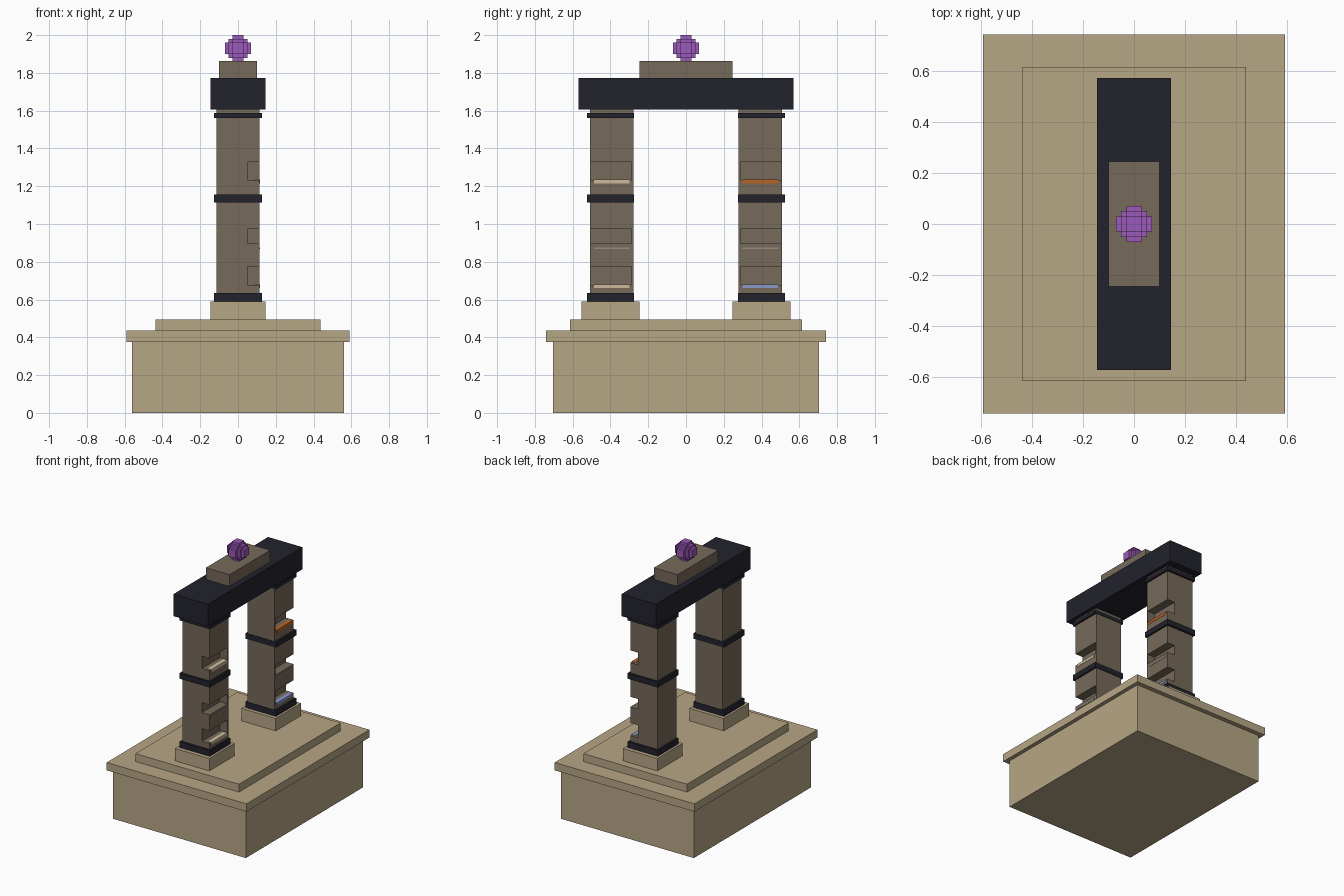
import bpy
import bmesh
from mathutils import Vector

cube = bpy.data.objects.get("Cube")
if cube:
    bpy.data.objects.remove(cube, do_unlink=True)


def material(name, r, g, b):
    m = bpy.data.materials.new(name)
    m.use_nodes = True
    m.diffuse_color = (r, g, b, 1)
    m.node_tree.nodes["Principled BSDF"].inputs["Base Color"].default_value = (r, g, b, 1)
    return m


sand = material("sandstone", 0.47, 0.385, 0.235)
brown = material("brown_stone", 0.18, 0.143, 0.102)
dark = material("dark_metal", 0.016, 0.016, 0.026)
purple = material("purple_crystal", 0.33, 0.1, 0.485)
cream = material("cream_inlay", 0.6, 0.5, 0.33)
grey = material("grey_inlay", 0.3, 0.28, 0.25)
orange = material("orange_inlay", 0.5, 0.13, 0.02)
blue = material("blue_inlay", 0.25, 0.32, 0.6)


def finish(name, bm, mat):
    bmesh.ops.recalc_face_normals(bm, faces=bm.faces)
    mesh = bpy.data.meshes.new(name)
    bm.to_mesh(mesh)
    bm.free()
    mesh.materials.append(mat)
    ob = bpy.data.objects.new(name, mesh)
    bpy.context.collection.objects.link(ob)
    return ob


def boxes(name, spans, mat):
    """One object made of boxes, each given as (x span, y span, z span)."""
    bm = bmesh.new()
    for span in spans:
        verts = bmesh.ops.create_cube(bm, size=1)["verts"]
        for v in verts:
            v.co = Vector([(a + b) / 2 + c * abs(b - a) for (a, b), c in zip(span, v.co)])
    return finish(name, bm, mat)


def block(name, hx, hy, z, mat):
    return boxes(name, [((-hx, hx), (-hy, hy), z)], mat)


# Stepped base
block("plinth", 0.56, 0.705, (0, 0.375), sand)
block("plinth_slab", 0.59, 0.74, (0.375, 0.435), sand)
block("upper_step", 0.437, 0.613, (0.435, 0.495), sand)

# Lintel and its cap
block("lintel", 0.145, 0.57, (1.605, 1.773), dark)
block("lintel_cap", 0.1, 0.245, (1.773, 1.862), brown)

# Niche heights, and the inlay strip under each niche
niches = [(1.234, 1.328), (0.897, 0.974), (0.678, 0.775)]
strips = [(1.215, 1.236), (0.867, 0.876), (0.662, 0.68)]
bands = [(0.59, 0.635), (1.115, 1.157), (1.56, 1.587)]

for side, s, inlays in (("front", -1, (cream, grey, cream)),
                        ("back", 1, (orange, grey, blue))):
    def ys(a, b):
        return (s * a, s * b)

    boxes(side + "_pillar_foot", [((-0.145, 0.145), ys(0.247, 0.553), (0.495, 0.59))], sand)
    pillar = boxes(side + "_pillar", [((-0.115, 0.115), ys(0.278, 0.507), (0.59, 1.605))], brown)

    # Niches open to the left and to the outer end
    cutter = boxes("niche_cutter", [((0.05, 0.2), ys(0.288, 0.6), z) for z in niches], brown)
    cutter.hide_render = True
    cut = pillar.modifiers.new("niches", "BOOLEAN")
    cut.operation = "DIFFERENCE"
    cut.solver = "EXACT"
    cut.object = cutter
    bpy.context.view_layer.objects.active = pillar
    bpy.ops.object.modifier_apply(modifier=cut.name)
    bpy.data.objects.remove(cutter, do_unlink=True)

    # Coloured strips on the niche sills
    for i, (z, mat) in enumerate(zip(strips, inlays)):
        boxes(f"{side}_inlay_{i + 1}", [((0.085, 0.117), ys(0.3, 0.488), z)], mat)

    # Dark bands around the pillar
    for i, z in enumerate(bands):
        boxes(f"{side}_band_{i + 1}", [((-0.128, 0.128), ys(0.274, 0.523), z)], dark)

# Blocky orb: outer faces of the small cubes that fit in a ball
n, step = 3, 0.02
cells = {(x, y, z) for x in range(-n, n + 1) for y in range(-n, n + 1)
         for z in range(-n, n + 1) if x * x + y * y + z * z < 11.6}
bm = bmesh.new()
for cell in cells:
    for axis in range(3):
        for sign in (-1, 1):
            near = list(cell)
            near[axis] += sign
            if tuple(near) in cells:
                continue
            corners = []
            for u, v in ((-1, -1), (1, -1), (1, 1), (-1, 1)):
                p = Vector(cell)
                p[axis] += sign / 2
                p[(axis + 1) % 3] += sign * u / 2
                p[(axis + 2) % 3] += v / 2
                corners.append(bm.verts.new(p * step + Vector((0, 0, 1.93))))
            bm.faces.new(corners)
bmesh.ops.remove_doubles(bm, verts=bm.verts, dist=0.001)
finish("orb", bm, purple)
